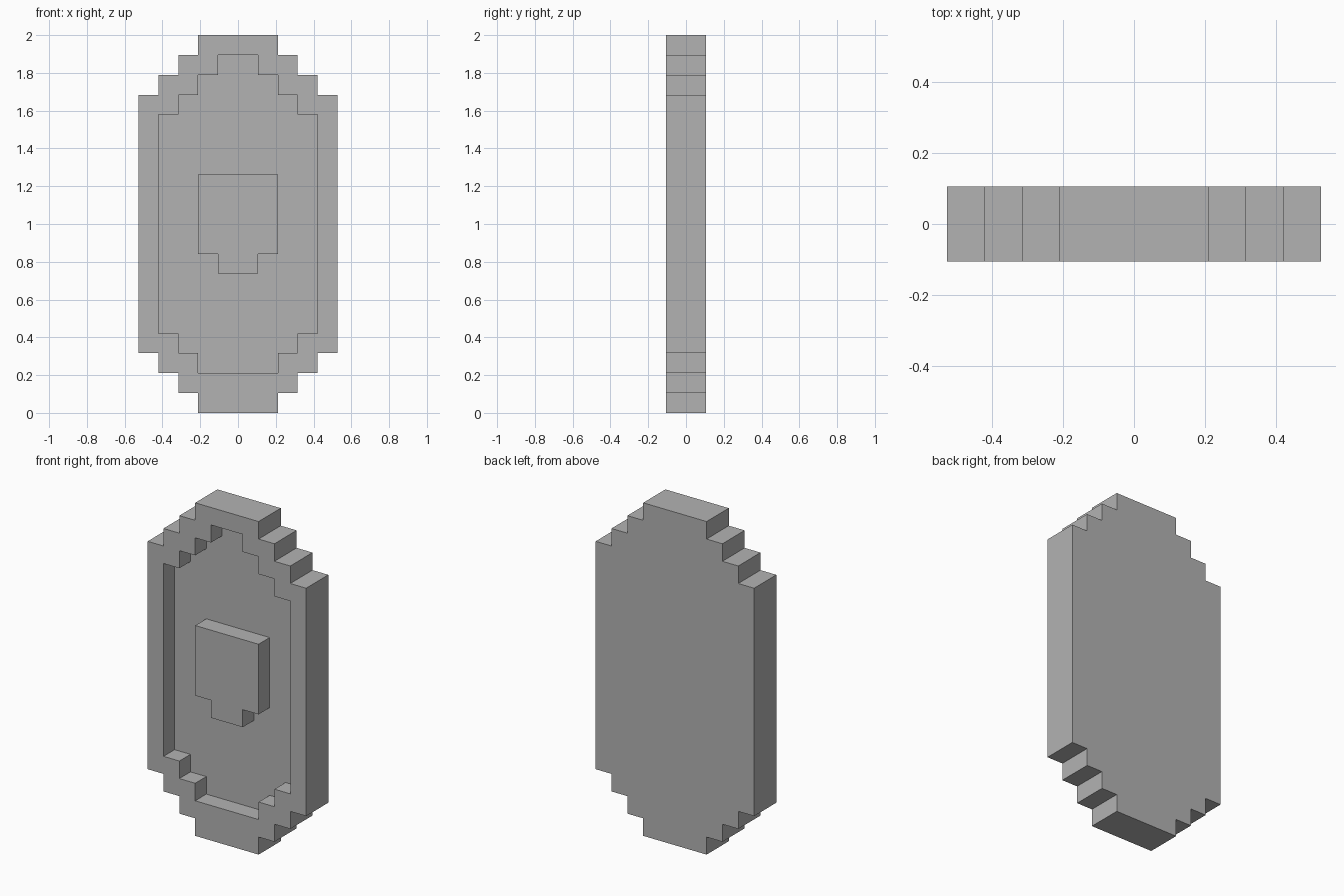
import bpy
import bmesh

U = 2 / 19          # one block of the stepped grid

cube = bpy.data.objects.get("Cube")
if cube:
    bpy.data.objects.remove(cube, do_unlink=True)

grey = bpy.data.materials.new("plain grey")
grey.use_nodes = True
colour = (0.45, 0.45, 0.45, 1)
grey.diffuse_color = colour
grey.node_tree.nodes["Principled BSDF"].inputs["Base Color"].default_value = colour


def stepped_plate(name, rows, front, back):
    """Extrude a symmetric stepped outline; rows are (bottom, top, half width) in blocks."""
    right = []
    for low, high, half in rows:
        right += [(half, low), (half, high)]
    outline = right + [(-x, z) for x, z in reversed(right)]
    bm = bmesh.new()
    face = bm.faces.new([bm.verts.new((x * U, front * U, z * U)) for x, z in outline])
    solid = bmesh.ops.extrude_face_region(bm, geom=[face])
    verts = [v for v in solid["geom"] if isinstance(v, bmesh.types.BMVert)]
    bmesh.ops.translate(bm, verts=verts, vec=(0, (back - front) * U, 0))
    bmesh.ops.recalc_face_normals(bm, faces=bm.faces)
    mesh = bpy.data.meshes.new(name)
    bm.to_mesh(mesh)
    bm.free()
    mesh.materials.append(grey)
    obj = bpy.data.objects.new(name, mesh)
    bpy.context.collection.objects.link(obj)
    return obj


# Shield body with a stepped silhouette
body = stepped_plate("shield_body", [
    (0, 1, 2), (1, 2, 3), (2, 3, 4), (3, 16, 5),
    (16, 17, 4), (17, 18, 3), (18, 19, 2)], -1, 1)

# Recess in the front, leaving a raised rim
cutter = stepped_plate("recess_cutter", [
    (2, 3, 2), (3, 4, 3), (4, 15, 4),
    (15, 16, 3), (16, 17, 2), (17, 18, 1)], -2, 0)
cutter.hide_render = True
cut = body.modifiers.new("recess", 'BOOLEAN')
cut.operation = 'DIFFERENCE'
cut.solver = 'EXACT'
cut.object = cutter
bpy.context.view_layer.objects.active = body
bpy.ops.object.modifier_apply(modifier=cut.name)
bpy.data.objects.remove(cutter, do_unlink=True)

# Central boss, flush with the rim
stepped_plate("center_boss", [(7, 8, 1), (8, 12, 2)], -1, 0)
